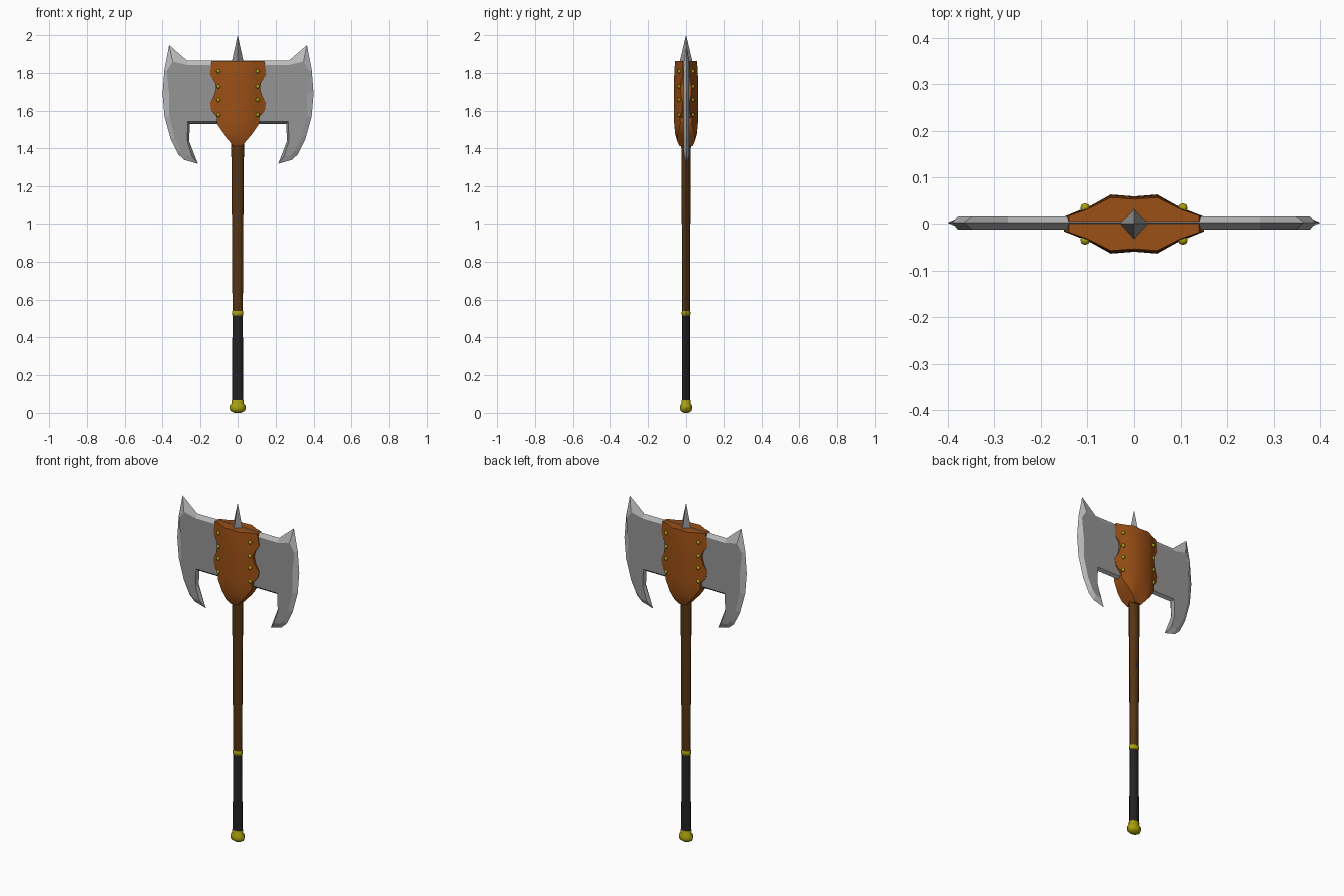
import bpy, bmesh, math

if "Cube" in bpy.data.objects:
    bpy.data.objects.remove(bpy.data.objects["Cube"])


def mat(name, rgb):
    m = bpy.data.materials.new(name)
    m.diffuse_color = (*rgb, 1)
    m.use_nodes = True
    m.node_tree.nodes["Principled BSDF"].inputs["Base Color"].default_value = m.diffuse_color
    return m


STEEL = mat("steel", (0.30, 0.30, 0.30))
EDGE = mat("bright_edge", (0.50, 0.50, 0.50))
LEATHER = mat("brown_leather", (0.33, 0.08, 0.008))
WOOD = mat("dark_wood", (0.095, 0.035, 0.006))
GRIP = mat("black_grip", (0.017, 0.017, 0.018))
GOLD = mat("dull_gold", (0.40, 0.35, 0.004))
BLUE = mat("dark_blue", (0.02, 0.04, 0.16))


def finish(name, bm, mats, smooth=None):
    bmesh.ops.recalc_face_normals(bm, faces=bm.faces)
    me = bpy.data.meshes.new(name)
    bm.to_mesh(me)
    bm.free()
    for m in mats:
        me.materials.append(m)
    ob = bpy.data.objects.new(name, me)
    bpy.context.collection.objects.link(ob)
    if smooth:
        bpy.ops.object.select_all(action='DESELECT')
        ob.select_set(True)
        bpy.context.view_layer.objects.active = ob
        bpy.ops.object.shade_smooth_by_angle(angle=math.radians(smooth))
    return ob


def loft(name, rings, m, smooth=None):
    """Skin a stack of equal-length point rings and cap both ends."""
    bm = bmesh.new()
    rows = [[bm.verts.new(p) for p in r] for r in rings]
    n = len(rows[0])
    for a, b in zip(rows, rows[1:]):
        for i in range(n):
            j = (i + 1) % n
            bm.faces.new((a[i], a[j], b[j], b[i]))
    bm.faces.new(rows[0])
    bm.faces.new(rows[-1])
    return finish(name, bm, [m], smooth)


def turned(name, profile, m, sides=8, flat=0.75):
    """Slightly flattened turned part from (radius, z) pairs."""
    rings = []
    for r, z in profile:
        ring = []
        for k in range(sides):
            a = 2 * math.pi * k / sides
            ring.append((r * math.cos(a), flat * r * math.sin(a), z))
        rings.append(ring)
    return loft(name, rings, m, 50)


# Shaft, grip and gold fittings
turned("shaft", [(0.027, 0.50), (0.030, 1.0), (0.034, 1.46)], WOOD)
turned("grip", [(0.030, 0.05), (0.027, 0.525)], GRIP)
turned("grip_ring", [(0.027, 0.515), (0.030, 0.52), (0.030, 0.535), (0.027, 0.54)], GOLD)
turned("pommel", [(0.018, 0.0), (0.037, 0.01), (0.042, 0.02), (0.042, 0.038),
                  (0.031, 0.05), (0.033, 0.066), (0.029, 0.07)], GOLD)

# Top spike
loft("top_spike", [[(s * x, s * y, z) for x, y in ((0.031, 0), (0, 0.034), (-0.031, 0), (0, -0.034))]
                   for s, z in ((1, 1.84), (0.95, 1.865), (0.01, 2.0))], STEEL)

# Blades: sharp outline on the mid plane, inset outline on both flat faces
OUTER = [(0.02, 1.865), (0.27, 1.865), (0.365, 1.947), (0.39, 1.82), (0.40, 1.69), (0.39, 1.57),
         (0.357, 1.45), (0.318, 1.37), (0.285, 1.34), (0.214, 1.32), (0.26, 1.44), (0.256, 1.53),
         (0.02, 1.53)]
INNER = [(0.02, 1.842), (0.27, 1.842), (0.347, 1.86), (0.378, 1.81), (0.366, 1.69), (0.364, 1.57),
         (0.337, 1.46), (0.304, 1.39), (0.281, 1.365), (0.245, 1.36), (0.270, 1.44), (0.267, 1.543),
         (0.02, 1.543)]
CY, T = 0.002, 0.015
for side, sx in (("left", -1), ("right", 1)):
    bm = bmesh.new()
    rim = [bm.verts.new((sx * x, CY, z)) for x, z in OUTER]
    for sy in (-1, 1):
        face = [bm.verts.new((sx * x, CY + sy * T, z)) for x, z in INNER]
        bm.faces.new(face)
        for i in range(len(rim)):
            j = (i + 1) % len(rim)
            f = bm.faces.new((rim[i], rim[j], face[j], face[i]))
            f.material_index = 1 if i <= 8 else 0   # top and cutting edge are bright
    finish(side + "_blade", bm, [STEEL, EDGE])


# Leather head wrap: one curved skin, cut to a scalloped outline
def skin(x):
    pts = [(0, 0.060), (0.05, 0.064), (0.10, 0.036), (0.15, 0.017)]
    for (x0, y0), (x1, y1) in zip(pts, pts[1:]):
        if x <= x1:
            return y0 + (y1 - y0) * (x - x0) / (x1 - x0)
    return pts[-1][1]


SECTIONS = [(1.412, 0.022, 0.55), (1.44, 0.045, 0.74), (1.475, 0.075, 0.90), (1.53, 0.113, 0.97),
            (1.565, 0.113, 1.0), (1.60, 0.143, 1.0), (1.64, 0.15, 1.0), (1.68, 0.128, 1.0),
            (1.72, 0.118, 1.0), (1.75, 0.124, 0.99), (1.79, 0.15, 0.97), (1.83, 0.146, 0.94),
            (1.862, 0.14, 0.90)]
rings = []
for z, xe, k in SECTIONS:
    xs = [xe, min(0.1, xe * 0.8), min(0.05, xe * 0.5), 0]
    half = [(x, k * skin(x)) for x in xs]
    quarter = half + [(-x, y) for x, y in reversed(half[:-1])]
    loop = quarter + [(x, -y) for x, y in reversed(quarter)]
    rings.append([(x, y, z) for x, y in loop])
loft("leather_wrap", rings, LEATHER, 40)

# Gold studs along the wrap edges
bm = bmesh.new()
for z in (1.808, 1.728, 1.657, 1.578):
    for sx in (-1, 1):
        for sy in (-1, 1):
            new = bmesh.ops.create_uvsphere(bm, u_segments=8, v_segments=5, radius=0.011)["verts"]
            bmesh.ops.translate(bm, verts=new, vec=(sx * 0.105, sy * (skin(0.105) + 0.001), z))
finish("studs", bm, [GOLD], 50)

# Small blue marks set into the front and back of the shaft
bm = bmesh.new()
for z in (1.035, 1.15, 1.23):
    for sy in (-1, 1):
        new = bmesh.ops.create_cube(bm, size=1)["verts"]
        bmesh.ops.scale(bm, verts=new, vec=(0.006, 0.004, 0.02))
        bmesh.ops.translate(bm, verts=new, vec=(0, sy * 0.0225, z))
finish("shaft_marks", bm, [BLUE])
